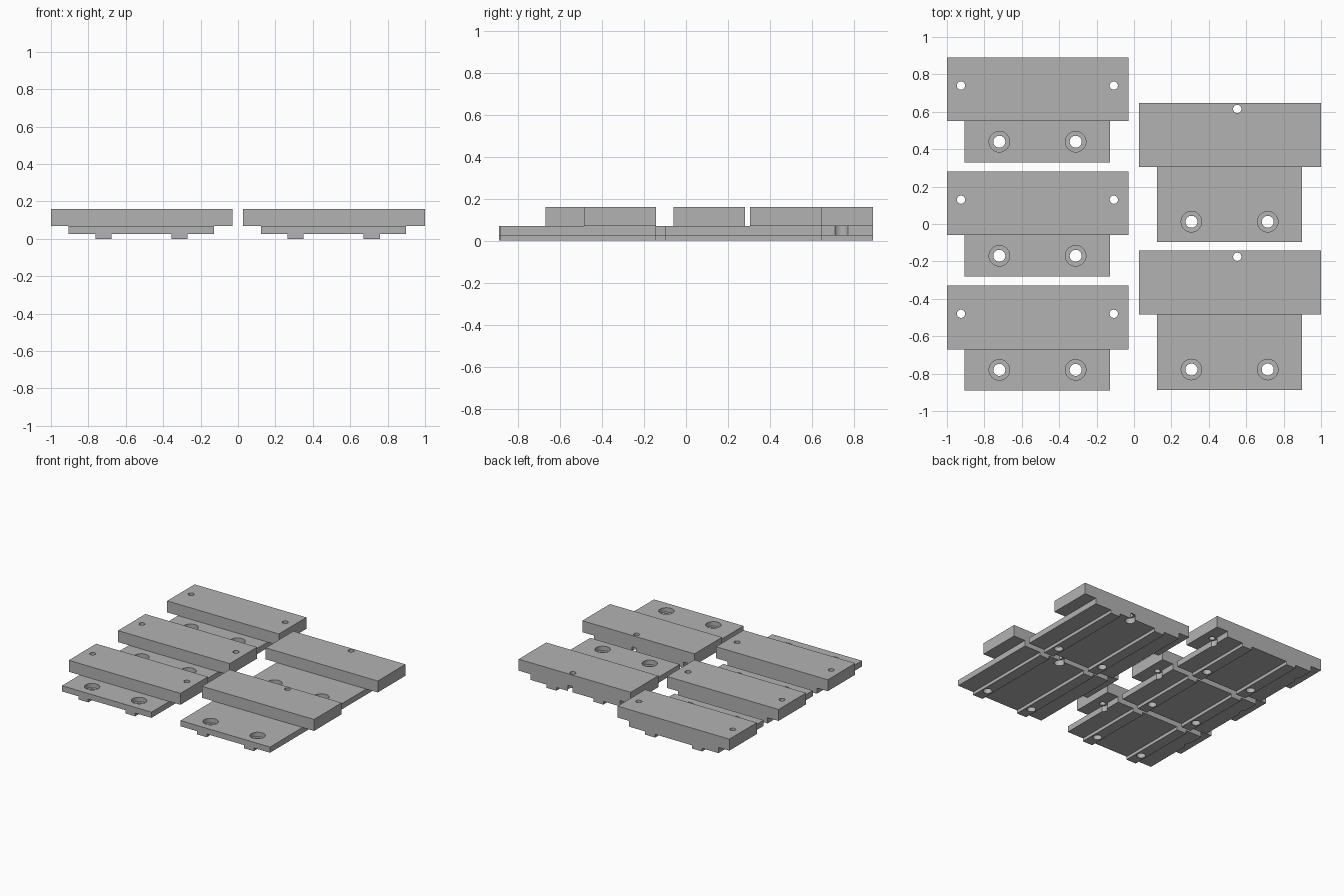
import bpy, bmesh
from mathutils import Matrix

if "Cube" in bpy.data.objects:
    bpy.data.objects.remove(bpy.data.objects["Cube"])

grey = bpy.data.materials.new("plain grey")
grey.diffuse_color = (0.45, 0.45, 0.45, 1)
grey.use_nodes = True
grey.node_tree.nodes["Principled BSDF"].inputs["Base Color"].default_value = grey.diffuse_color

TOP, STEP, RAIL = 0.16, 0.07, 0.025   # block top, plate top, rail height


def add_object(name, bm):
    bmesh.ops.recalc_face_normals(bm, faces=bm.faces)
    mesh = bpy.data.meshes.new(name)
    bm.to_mesh(mesh)
    bm.free()
    obj = bpy.data.objects.new(name, mesh)
    bpy.context.collection.objects.link(obj)
    return obj


def box(name, x0, x1, y0, y1, z0, z1):
    bm = bmesh.new()
    m = Matrix.Translation(((x0 + x1) / 2, (y0 + y1) / 2, (z0 + z1) / 2)) \
        @ Matrix.Diagonal((x1 - x0, y1 - y0, z1 - z0, 1))
    bmesh.ops.create_cube(bm, size=1, matrix=m)
    return add_object(name, bm)


def cylinder(x, y, r, z0, z1):
    bm = bmesh.new()
    bmesh.ops.create_cone(bm, cap_ends=True, segments=32, radius1=r, radius2=r,
                          depth=z1 - z0,
                          matrix=Matrix.Translation((x, y, (z0 + z1) / 2)))
    return add_object("cutter", bm)


def combine(obj, other, operation):
    mod = obj.modifiers.new("combine", 'BOOLEAN')
    mod.operation, mod.solver, mod.object = operation, 'EXACT', other
    bpy.context.view_layer.update()
    graph = bpy.context.evaluated_depsgraph_get()
    mesh = bpy.data.meshes.new_from_object(obj.evaluated_get(graph))
    obj.modifiers.clear()
    obj.data = mesh
    bpy.data.objects.remove(other)


def railed_plate(name, x0, x1, y0, y1, rails):
    # Front profile with two rails underneath, pushed back along y
    pts = [(x0, STEP), (x0, RAIL)]
    for c in rails:
        a, b = c - 0.043, c + 0.043
        pts += [(a, RAIL), (a, 0), (b, 0), (b, RAIL)]
    pts += [(x1, RAIL), (x1, STEP)]
    bm = bmesh.new()
    face = bm.faces.new([bm.verts.new((x, y0, z)) for x, z in pts])
    ext = bmesh.ops.extrude_face_region(bm, geom=[face])
    verts = [g for g in ext["geom"] if isinstance(g, bmesh.types.BMVert)]
    bmesh.ops.translate(bm, verts=verts, vec=(0, y1 - y0, 0))
    return add_object(name, bm)


def mount(name, block_x, plate_x, y_front, y_step, y_back, rails, bore_y, pins, shifts):
    body = railed_plate(name, *plate_x, y_front, y_back, rails)
    # Pockets under the pin holes, breaking through the plate edge
    for x, y in pins:
        combine(body, cylinder(x, y, 0.037, -0.1, 0.12), 'DIFFERENCE')
    # Raised block
    combine(body, box("block", *block_x, y_step, y_back, STEP, TOP), 'UNION')
    # Pin holes
    for x, y in pins:
        combine(body, cylinder(x, y, 0.022, -0.1, 0.3), 'DIFFERENCE')
    # Stepped screw holes through the rails
    for x in rails:
        combine(body, cylinder(x, bore_y, 0.055, 0.035, 0.3), 'DIFFERENCE')
        combine(body, cylinder(x, bore_y, 0.032, -0.1, 0.3), 'DIFFERENCE')
    body.data.materials.clear()
    body.data.materials.append(grey)
    # Repeats along y
    for i, dy in enumerate(shifts, 2):
        copy = bpy.data.objects.new(f"{name}_{i}", body.data)
        copy.location.y = dy
        bpy.context.collection.objects.link(copy)


# Three short mounts on the left
mount("short_mount", (-1, -0.03), (-0.905, -0.128), 0.33, 0.55, 0.89,
      (-0.72, -0.312), 0.44, [(-0.925, 0.74), (-0.108, 0.74)], (-0.61, -1.22))
# Two long mounts on the right
mount("long_mount", (0.027, 1), (0.122, 0.899), -0.097, 0.305, 0.647,
      (0.307, 0.715), 0.012, [(0.552, 0.615)], (-0.79,))
